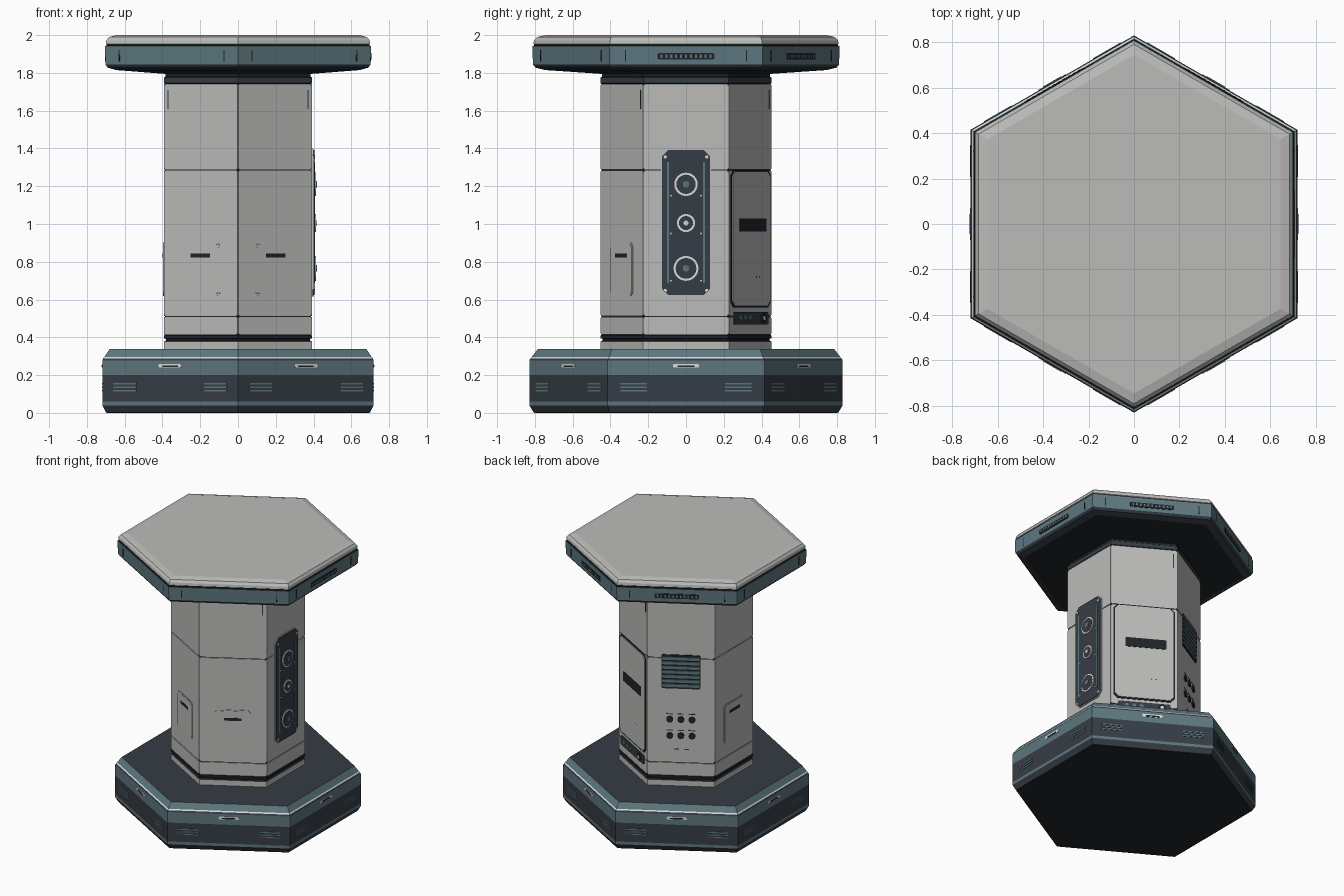
import bpy, bmesh, math
from mathutils import Vector

if "Cube" in bpy.data.objects:
    bpy.data.objects.remove(bpy.data.objects["Cube"])

COLOURS = {
    "pale_grey": (0.50, 0.50, 0.49),
    "blue_grey": (0.11, 0.185, 0.21),
    "dark_navy": (0.036, 0.046, 0.058),
    "near_black": (0.014, 0.018, 0.021),
    "silver": (0.68, 0.72, 0.72),
}
MATS = {}
for key, rgb in COLOURS.items():
    MATS[key] = bpy.data.materials.new(key)
    MATS[key].diffuse_color = (*rgb, 1)

FACES = (0, 60, 120, 180, 240, 300)   # outward directions of the six sides
COL, BASE, TOP = 0.393, 0.718, 0.704  # centre-to-side distances


def finish(name, bm, mats):
    bmesh.ops.recalc_face_normals(bm, faces=bm.faces)
    me = bpy.data.meshes.new(name)
    bm.to_mesh(me)
    bm.free()
    for m in mats:
        me.materials.append(MATS[m])
    ob = bpy.data.objects.new(name, me)
    bpy.context.collection.objects.link(ob)


def hex_stack(name, profile):
    """Six-sided body from (side distance, z, colour of the band above)."""
    bm = bmesh.new()
    mats = sorted({p[2] for p in profile})
    rings = []
    for a, z, _ in profile:
        r = a / math.cos(math.pi / 6)
        rings.append([bm.verts.new((r * math.cos(math.radians(t + 30)),
                                    r * math.sin(math.radians(t + 30)), z)) for t in FACES])
    for i in range(len(rings) - 1):
        for k in range(6):
            j = (k + 1) % 6
            f = bm.faces.new((rings[i][k], rings[i][j], rings[i + 1][j], rings[i + 1][k]))
            f.material_index = mats.index(profile[i][2])
    bm.faces.new(rings[0]).material_index = mats.index(profile[0][2])
    bm.faces.new(rings[-1]).material_index = mats.index(profile[-1][2])
    finish(name, bm, mats)


def rect(u, z, w, h, c=0.0):
    """Rectangle outline centred on (u, z), with corners cut by c."""
    x, y = w / 2, h / 2
    if c == 0:
        return [(u - x, z - y), (u + x, z - y), (u + x, z + y), (u - x, z + y)]
    return [(u - x + c, z - y), (u + x - c, z - y), (u + x, z - y + c), (u + x, z + y - c),
            (u + x - c, z + y), (u - x + c, z + y), (u - x, z + y - c), (u - x, z - y + c)]


def disc(u, z, r, n=24):
    return [(u + r * math.cos(2 * math.pi * i / n), z + r * math.sin(2 * math.pi * i / n))
            for i in range(n)]


def plates(name, faces, outlines, d0, d1, mat):
    """Extrude outlines on the chosen sides from distance d0 out to d1."""
    bm = bmesh.new()
    for deg in faces:
        a = math.radians(deg)
        n = Vector((math.cos(a), math.sin(a), 0))
        t = Vector((-math.sin(a), math.cos(a), 0))
        for pts in outlines:
            lo, hi = ([bm.verts.new(n * d + t * u + Vector((0, 0, z))) for u, z in pts]
                      for d in (d0, d1))
            bm.faces.new(hi)
            bm.faces.new(lo[::-1])
            for i in range(len(pts)):
                j = (i + 1) % len(pts)
                bm.faces.new((lo[i], lo[j], hi[j], hi[i]))
    finish(name, bm, [mat])


# Plinth
hex_stack("base", [
    (0.695, 0.0, "near_black"), (0.700, 0.005, "dark_navy"), (BASE, 0.04, "blue_grey"),
    (BASE, 0.06, "dark_navy"), (BASE, 0.20, "blue_grey"), (BASE, 0.278, "dark_navy"),
    (0.713, 0.289, "silver"), (0.707, 0.297, "blue_grey"), (0.680, 0.337, "dark_navy"),
])
plates("base_louvers", FACES,
       [rect(s * 0.277, z, 0.14, 0.007) for s in (-1, 1) for z in (0.118, 0.136, 0.154)],
       BASE - 0.005, BASE + 0.003, "blue_grey")
plates("base_handle_plate", FACES, [rect(0, 0.25, 0.14, 0.02, 0.006)],
       BASE - 0.005, BASE + 0.003, "silver")
plates("base_handle_slot", FACES, [rect(0, 0.247, 0.09, 0.009)],
       BASE - 0.005, BASE + 0.005, "near_black")

# Column core with foot and neck bands
hex_stack("column_core", [
    (COL, 0.33, "pale_grey"), (COL, 0.378, "near_black"), (0.382, 0.383, "near_black"),
    (0.382, 0.392, "near_black"), (0.392, 0.395, "near_black"), (0.392, 0.410, "near_black"),
    (0.387, 0.412, "near_black"), (0.387, 1.742, "near_black"), (0.392, 1.746, "dark_navy"),
    (0.392, 1.775, "near_black"), (0.385, 1.78, "near_black"), (0.385, 1.81, "near_black"),
])
# Cladding in three tiers, gaps show the core
plates("column_cladding", FACES,
       [rect(0, (a + b) / 2, 0.447, b - a, 0.006)
        for a, b in ((0.415, 0.508), (0.514, 1.282), (1.288, 1.74))],
       0.385, COL, "pale_grey")
for side, u in ((300, 0.2), (240, -0.2), (60, 0.2)):
    plates("cladding_notch", [side], [rect(u, 1.66, 0.005, 0.10)], 0.39, COL + 0.002, "dark_navy")

# Table slab
hex_stack("top_slab", [
    (0.39, 1.795, "near_black"), (0.645, 1.815, "dark_navy"), (0.690, 1.828, "dark_navy"),
    (0.702, 1.845, "blue_grey"), (TOP, 1.942, "near_black"), (0.696, 1.945, "near_black"),
    (0.696, 1.951, "pale_grey"), (0.700, 1.954, "pale_grey"), (0.697, 1.972, "pale_grey"),
    (0.684, 1.989, "pale_grey"), (0.645, 2.0, "pale_grey"),
])
plates("top_seams", FACES, [rect(s * 0.32, 1.89, 0.006, 0.06) for s in (-1, 1)],
       TOP - 0.01, TOP + 0.001, "near_black")
plates("top_vent", (0, 60, 120), [rect(0, 1.888, 0.30, 0.034, 0.005)],
       TOP - 0.01, TOP + 0.002, "near_black")
plates("top_vent_bars", (0, 60, 120),
       [rect(-0.13 + 0.026 * i, 1.888, 0.011, 0.018) for i in range(11)],
       TOP - 0.01, TOP + 0.004, "blue_grey")

# Speaker panel
plates("speaker_rim", [0], [rect(0, 1.008, 0.268, 0.782, 0.034)], 0.385, COL + 0.006, "pale_grey")
plates("speaker_panel", [0], [rect(0, 1.008, 0.254, 0.768, 0.032)], 0.385, COL + 0.012, "dark_navy")
plates("speaker_strips", [0], [rect(s * 0.095, 1.008, 0.009, 0.64) for s in (-1, 1)],
       0.39, COL + 0.015, "blue_grey")
plates("speaker_bolts", [0], [disc(s * 0.11, z, 0.009, 8) for s in (-1, 1) for z in (0.648, 1.355)]
       + [disc(s * 0.08, z, 0.005, 6) for s in (-1, 1) for z in (0.70, 0.95, 1.15)],
       0.39, COL + 0.015, "silver")
SPEAKERS = ((1.21, 0.062), (1.005, 0.048), (0.765, 0.066))
for part, cut, depth, mat in (("ring", 0, 0.019, "silver"), ("cone", 0.011, 0.021, "dark_navy")):
    plates("speaker_" + part, [0], [disc(0, z, r - cut) for z, r in SPEAKERS],
           0.39, COL + depth, mat)
plates("speaker_hub", [0], [disc(0, z, 0.017) for z in (1.21, 0.765)], 0.39, COL + 0.024, "blue_grey")
plates("speaker_small_hub", [0], [disc(0, 1.005, 0.013)], 0.39, COL + 0.024, "silver")

# Door with display and control strip
plates("door_gasket", [60], [rect(0, 0.922, 0.418, 0.73, 0.03)], 0.385, COL + 0.004, "near_black")
plates("door", [60], [rect(0, 0.922, 0.398, 0.71, 0.025)], 0.385, COL + 0.009, "pale_grey")
plates("door_display", [60], [rect(0.01, 0.995, 0.28, 0.07)], 0.39, COL + 0.012, "near_black")
plates("door_pinholes", [60], [disc(u, 0.72, 0.005, 6) for u in (0.05, 0.08)],
       0.39, COL + 0.010, "dark_navy")
plates("control_strip", [60], [rect(0, 0.502, 0.36, 0.066, 0.006)], 0.385, COL + 0.008, "dark_navy")
plates("control_buttons", [60], [disc(u, 0.505, 0.014, 10) for u in (-0.12, -0.07, -0.02)],
       0.39, COL + 0.011, "blue_grey")
plates("control_knob", [60], [disc(0.12, 0.502, 0.026, 16)], 0.39, COL + 0.016, "near_black")
plates("control_knob_cap", [60], [disc(0.12, 0.502, 0.012, 12)], 0.39, COL + 0.018, "silver")

# Vent grille and push buttons
plates("grille_back", [120], [rect(0, 1.185, 0.262, 0.25, 0.008)], 0.385, COL + 0.005, "near_black")
plates("grille_slats", [120], [rect(0, 1.085 + 0.0333 * i, 0.25, 0.021) for i in range(7)],
       0.39, COL + 0.012, "blue_grey")
plates("push_buttons", [120], [disc(u, z, 0.023, 16) for u in (-0.075, 0, 0.075) for z in (0.71, 0.83)],
       0.39, COL + 0.008, "near_black")
plates("button_labels", [120], [rect(u, z, 0.045, 0.006) for u in (-0.075, 0, 0.075) for z in (0.75, 0.87)]
       + [rect(u, 0.61, 0.03, 0.006) for u in (-0.03, 0.04)], 0.39, COL + 0.002, "dark_navy")

# Service hatches
HATCH = (180, 240, 300)
plates("hatch_edge", HATCH, [rect(0, 0.76, 0.242, 0.284, 0.02)], 0.385, COL + 0.003, "pale_grey")
plates("hatch", HATCH, [rect(0, 0.76, 0.226, 0.268, 0.018)], 0.385, COL + 0.005, "pale_grey")
plates("hatch_slot", HATCH, [rect(0, 0.833, 0.12, 0.02)], 0.39, COL + 0.007, "near_black")

for m in bpy.data.materials:
    if m.users and not m.is_grease_pencil:
        m.use_nodes = True
        m.node_tree.nodes["Principled BSDF"].inputs["Base Color"].default_value = m.diffuse_color
